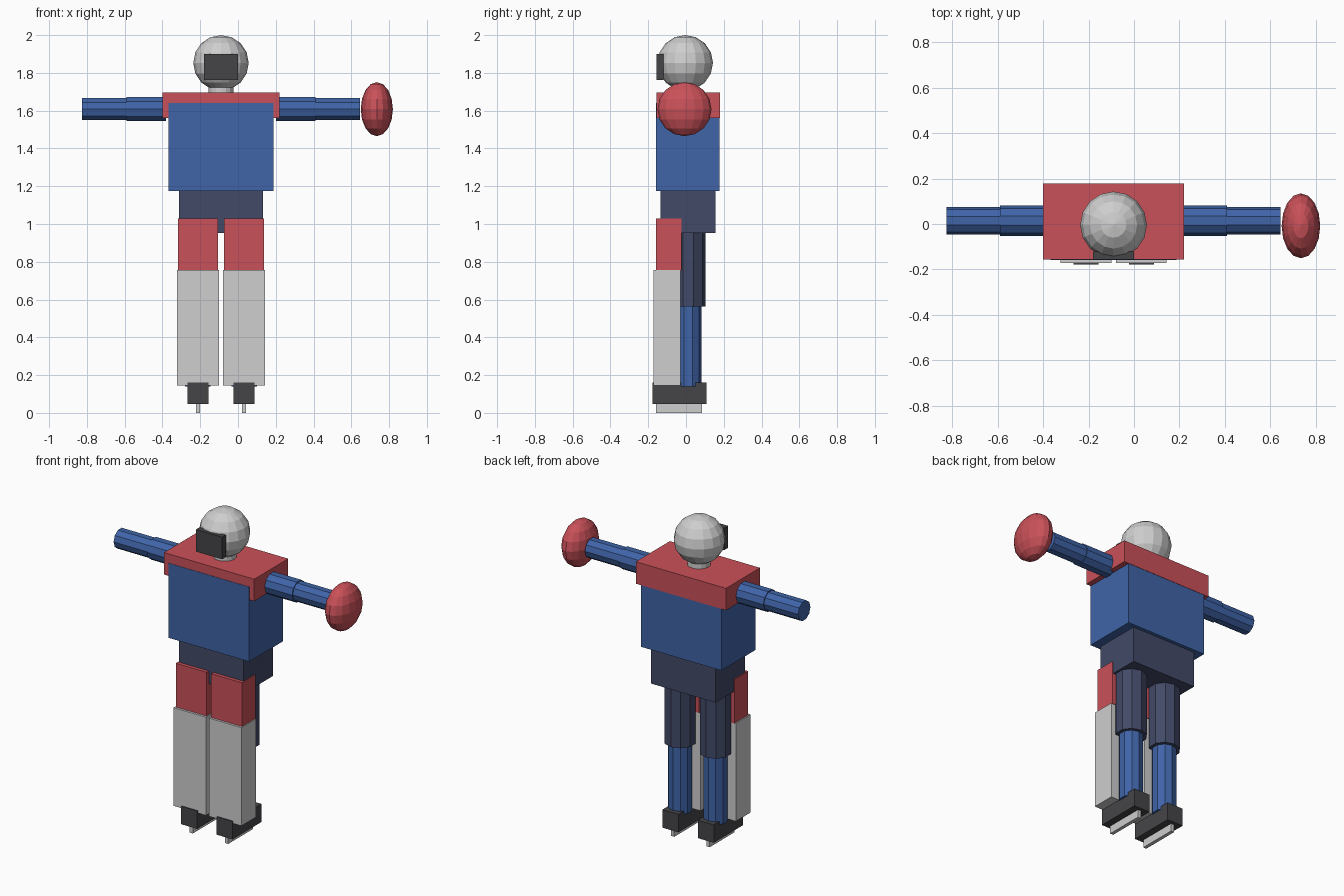
import bpy, math

if "Cube" in bpy.data.objects:
    bpy.data.objects.remove(bpy.data.objects["Cube"])

CX = -0.09  # body centre line


def material(name, rgb):
    m = bpy.data.materials.new(name)
    m.diffuse_color = (*rgb, 1)
    m.use_nodes = True
    m.node_tree.nodes["Principled BSDF"].inputs["Base Color"].default_value = m.diffuse_color
    return m


BLUE = material("blue cloth", (0.05, 0.127, 0.39))
RED = material("red padding", (0.59, 0.082, 0.1))
NAVY = material("navy shorts", (0.054, 0.068, 0.135))
DARK = material("dark grey", (0.06, 0.06, 0.066))
LIGHT = material("light grey", (0.62, 0.62, 0.62))


def finish(name, mat):
    ob = bpy.context.object
    ob.name = name
    ob.data.materials.append(mat)
    bpy.ops.object.transform_apply(location=False, rotation=True, scale=True)
    return ob


def box(name, mat, x, y, z):
    """Box from (low, high) ranges."""
    mid = [(a + b) / 2 for a, b in (x, y, z)]
    bpy.ops.mesh.primitive_cube_add(size=1, location=mid)
    bpy.context.object.scale = [b - a for a, b in (x, y, z)]
    return finish(name, mat)


def tube(name, mat, r, centre, length, along_x=False, sides=10):
    bpy.ops.mesh.primitive_cylinder_add(
        vertices=sides, radius=r, depth=length, location=centre,
        rotation=(0, math.pi / 2 if along_x else 0, 0))
    return finish(name, mat)


def ball(name, mat, centre, radii):
    bpy.ops.mesh.primitive_uv_sphere_add(segments=16, ring_count=8, radius=1,
                                         location=centre)
    bpy.context.object.scale = radii
    return finish(name, mat)


# Head, face mask and neck
ball("head", LIGHT, (CX, -0.004, 1.853), (0.147, 0.147, 0.147))
box("face_mask", DARK, (CX - 0.09, CX + 0.09), (-0.156, -0.12), (1.762, 1.9))
tube("neck", LIGHT, 0.067, (CX, 0, 1.7), 0.1, sides=16)

# Trunk
box("shoulder_yoke", RED, (CX - 0.311, CX + 0.311), (-0.156, 0.179), (1.56, 1.697))
box("torso", BLUE, (CX - 0.278, CX + 0.278), (-0.158, 0.177), (1.175, 1.64))
box("hips", NAVY, (CX - 0.223, CX + 0.223), (-0.136, 0.155), (0.952, 1.175))

for side, s in (("right", -1), ("left", 1)):
    # Arms held straight out
    tube(side + "_upper_arm", BLUE, 0.067, (CX + s * 0.395, 0.014, 1.608), 0.21, True)
    tube(side + "_forearm", BLUE, 0.061, (CX + s * 0.612, 0.014, 1.608), 0.246, True)

    # Legs
    lx = CX + s * 0.122
    tube(side + "_thigh", NAVY, 0.092, (lx, 0.012, 0.758), 0.39)
    tube(side + "_shin", BLUE, 0.071, (lx, 0.012, 0.352), 0.424)

    # Pads strapped to the front of each leg
    box(side + "_knee_pad", RED, (lx - 0.106, lx + 0.106), (-0.158, -0.024), (0.755, 1.03))
    box(side + "_shin_pad", LIGHT, (lx - 0.112, lx + 0.112), (-0.172, -0.028), (0.145, 0.757))

    # Skates
    box(side + "_boot", DARK, (lx - 0.055, lx + 0.055), (-0.178, 0.108), (0.048, 0.16))
    box(side + "_blade", LIGHT, (lx - 0.011, lx + 0.011), (-0.158, 0.086), (0, 0.05))

# Round catching glove on one hand
ball("glove", RED, (0.735, -0.008, 1.608), (0.085, 0.143, 0.143))
